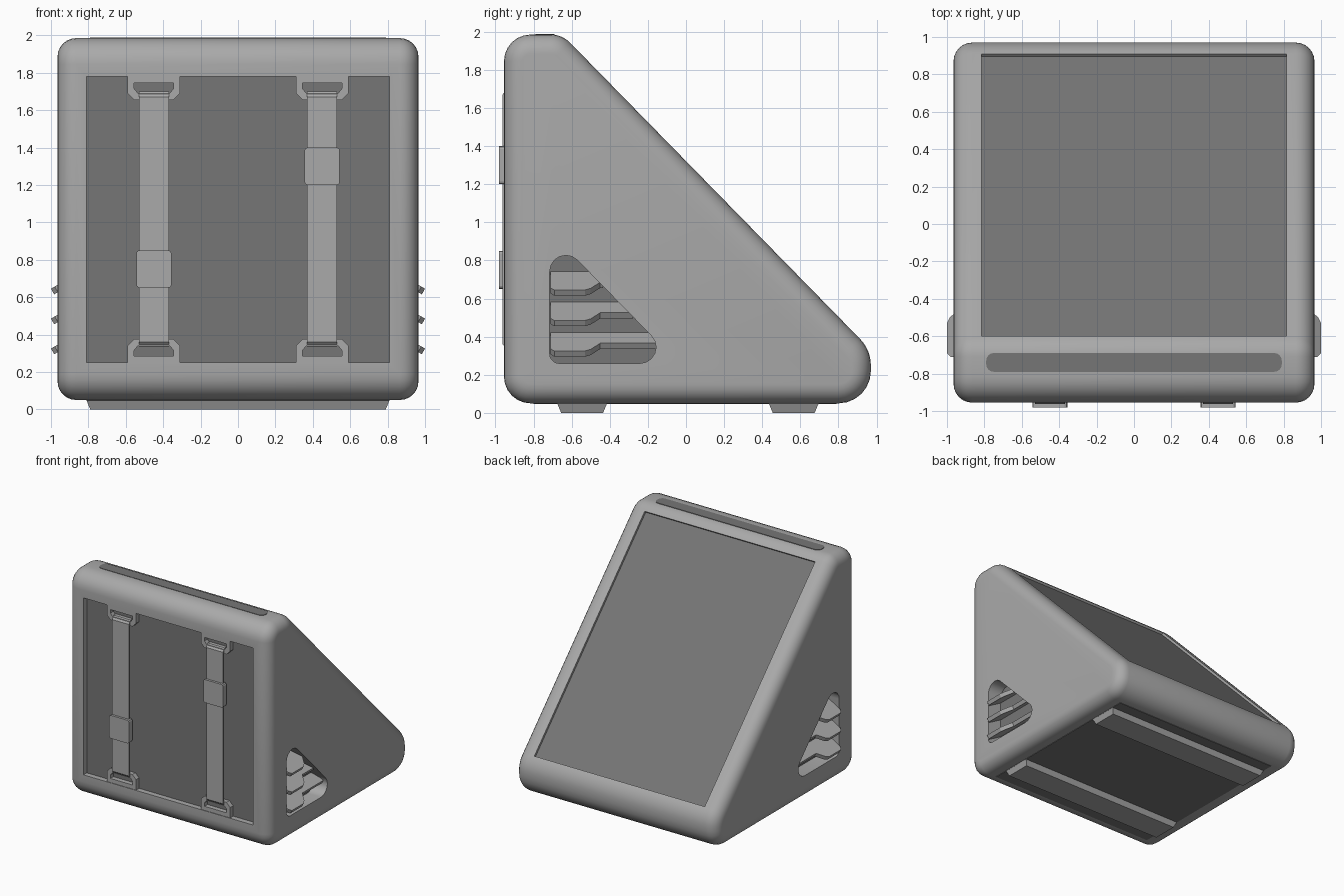
import bpy, bmesh, math
from mathutils import Vector

if "Cube" in bpy.data.objects:
    bpy.data.objects.remove(bpy.data.objects["Cube"])


def material(name, value):
    m = bpy.data.materials.new(name)
    m.diffuse_color = (value, value, value, 1)
    m.use_nodes = True
    m.node_tree.nodes["Principled BSDF"].inputs["Base Color"].default_value = m.diffuse_color
    return m


LIGHT = material("light_grey", 0.40)
DARK = material("dark_grey", 0.18)


def loft(name, loops, mat, wrap=False):
    """Skin a row of closed loops; cap the ends or wrap round to the start."""
    bm = bmesh.new()
    rows = [[bm.verts.new(p) for p in loop] for loop in loops]
    n = len(rows[0])
    pairs = list(zip(rows, rows[1:])) + ([(rows[-1], rows[0])] if wrap else [])
    for a, b in pairs:
        for i in range(n):
            j = (i + 1) % n
            bm.faces.new((a[i], a[j], b[j], b[i]))
    if not wrap:
        bm.faces.new(rows[0])
        bm.faces.new(rows[-1])
    bmesh.ops.recalc_face_normals(bm, faces=bm.faces)
    me = bpy.data.meshes.new(name)
    bm.to_mesh(me)
    bm.free()
    me.materials.append(mat)
    ob = bpy.data.objects.new(name, me)
    bpy.context.collection.objects.link(ob)
    return ob


def prism(name, pts, place, lo, hi, mat):
    return loft(name, [[place(a, b, t) for a, b in pts] for t in (lo, hi)], mat)


def rect(a0, a1, b0, b1):
    return [(a0, b0), (a1, b0), (a1, b1), (a0, b1)]


def rounded(pts, radii, inset=0.0, seg=6):
    """Round the corners of a polygon, optionally shrunk by an inset."""
    out = []
    for i, p in enumerate(pts):
        p = Vector(p)
        a = (Vector(pts[i - 1]) - p).normalized()
        b = (Vector(pts[(i + 1) % len(pts)]) - p).normalized()
        half, r = a.angle(b) / 2, radii[i]
        c = p + (a + b).normalized() * (r / math.sin(half))
        v0 = (p + a * (r / math.tan(half)) - c).normalized()
        v1 = (p + b * (r / math.tan(half)) - c).normalized()
        ang = v0.angle(v1)
        for k in range(seg + 1):
            t = k / seg
            v = (v0 * math.sin((1 - t) * ang) + v1 * math.sin(t * ang)) / math.sin(ang)
            out.append(tuple(c + v * (r - inset)))
    return out


# Placement of flat outlines on each side
def on_front(a, b, t):
    return (a, t, b)


def on_top(a, b, t):
    return (a, b, t)


def on_side(a, b, t):
    return (t, a, b)


SLOPE_TOP, SLOPE_END = Vector((-0.65, 1.985)), Vector((0.97, 0.33))
T = (SLOPE_END - SLOPE_TOP).normalized()
N = Vector((-T.y, T.x))


def on_slope(a, b, t):
    p = SLOPE_TOP + T * b + N * t
    return (a, p.x, p.y)


# Wedge body with rounded edges
profile = [(-0.955, 0.05), (-0.955, 1.985), tuple(SLOPE_TOP), tuple(SLOPE_END), (0.97, 0.05)]
radii = [0.14, 0.14, 0.14, 0.20, 0.17]
R, W, STEPS = 0.10, 0.965, 6
rings = []
for side in (-1, 1):
    for k in range(STEPS + 1):
        ang = math.pi / 2 * (k if side < 0 else STEPS - k) / STEPS
        x = side * (W - R + R * math.cos(ang))
        rings.append([(x, y, z) for y, z in rounded(profile, radii, R * (1 - math.sin(ang)))])
body = loft("body", rings, LIGHT)


def recess(name, pts, place, floor, outside):
    """Cut a pocket in the body and lay a dark panel on its floor."""
    cutter = prism("cutter", pts, place, floor, outside, LIGHT)
    mod = body.modifiers.new("pocket", "BOOLEAN")
    mod.operation, mod.solver, mod.object = "DIFFERENCE", "EXACT", cutter
    bpy.context.view_layer.objects.active = body
    bpy.ops.object.modifier_apply(modifier=mod.name)
    bpy.data.objects.remove(cutter)
    step = math.copysign(0.004, outside - floor)
    prism(name, pts, place, floor - step, floor + step, DARK)


FLOOR_Y = -0.905
recess("front_panel", rect(-0.81, 0.81, 0.25, 1.78), on_front, FLOOR_Y, -1.1)
recess("slope_panel", rect(-0.815, 0.815, 0.072, 2.228), on_slope, -0.024, 0.1)
vent = rounded([(-0.715, 0.26), (-0.715, 0.95), (-0.04, 0.26)], [0.05, 0.085, 0.085])
for side, word in ((1, "right"), (-1, "left")):
    recess(word + "_vent_floor", vent, on_side, side * 0.83, side * 1.1)

bpy.ops.object.select_all(action="DESELECT")
body.select_set(True)
bpy.context.view_layer.objects.active = body
bpy.ops.object.shade_smooth_by_angle(angle=math.radians(30))

# Tilted vent slats with a stepped outer edge
for side, word in ((1, "right"), (-1, "left")):
    for i, z0 in enumerate((0.645, 0.485, 0.325)):
        end = (0.22 - z0 - 0.05) / 1.02 + 0.03
        outline = [(-0.712, 0.17), (-0.712, 0.02), (-0.69, 0), (-0.53, 0),
                   (-0.50, 0.015), (-0.45, 0.07), (end, 0.07), (end, 0.17)]
        top = [(side * (1.0 - u), y, z0 + 0.577 * u) for y, u in outline]
        low = [(x - side * 0.017, y, z - 0.03) for x, y, z in top]
        loft(f"{word}_slat_{i + 1}", [top, low], LIGHT)

# Straps with clips and anchor brackets
outer = [(-0.14, 1.79), (0.14, 1.79), (0.14, 1.69), (0.105, 1.655), (-0.105, 1.655), (-0.14, 1.69)]
inner = [(-0.105, 1.745), (0.105, 1.745), (0.105, 1.715), (0.085, 1.69), (-0.085, 1.69), (-0.105, 1.715)]
strap = [(-0.962, 0.36), (-0.962, 1.67), (-0.94, 1.70), (-0.91, 1.70),
         (-0.91, 1.685), (-0.945, 1.66), (-0.945, 0.37), (-0.91, 0.35),
         (-0.91, 0.335), (-0.94, 0.335)]
for cx, clip_z, word in ((-0.45, 0.75, "left"), (0.45, 1.30, "right")):
    prism(word + "_strap", strap, on_side, cx - 0.08, cx + 0.08, LIGHT)
    clip = rounded(rect(cx - 0.094, cx + 0.094, clip_z - 0.10, clip_z + 0.10), [0.015] * 4, seg=2)
    prism(word + "_clip", clip, on_front, -0.982, -0.935, LIGHT)
    for flip, end in ((False, "top"), (True, "bottom")):
        def corner(p, y):
            return (cx + p[0], y, 2.03 - p[1] if flip else p[1])
        loops = [[corner(p, y) for p in pts] for pts, y in
                 ((outer, -0.95), (inner, -0.95), (inner, FLOOR_Y), (outer, FLOOR_Y))]
        loft(f"{word}_{end}_bracket", loops, LIGHT, wrap=True)

# Dark strip on the top edge and dark plate underneath
strip = rounded(rect(-0.79, 0.79, -0.79, -0.69), [0.04] * 4, seg=4)
prism("top_strip", strip, on_top, 1.979, 1.988, DARK)
prism("base_plate", rect(-0.81, 0.81, -0.80, 0.79), on_top, 0.046, 0.054, DARK)

# Tapered feet running across the base
for y0, y1, word in ((-0.68, -0.41, "front"), (0.43, 0.70, "rear")):
    loft(word + "_foot", [[on_top(a, b, z) for a, b in rect(-0.815 + d, 0.815 - d, y0 + d, y1 - d)]
                          for z, d in ((0.06, 0), (0.0, 0.025))], LIGHT)
